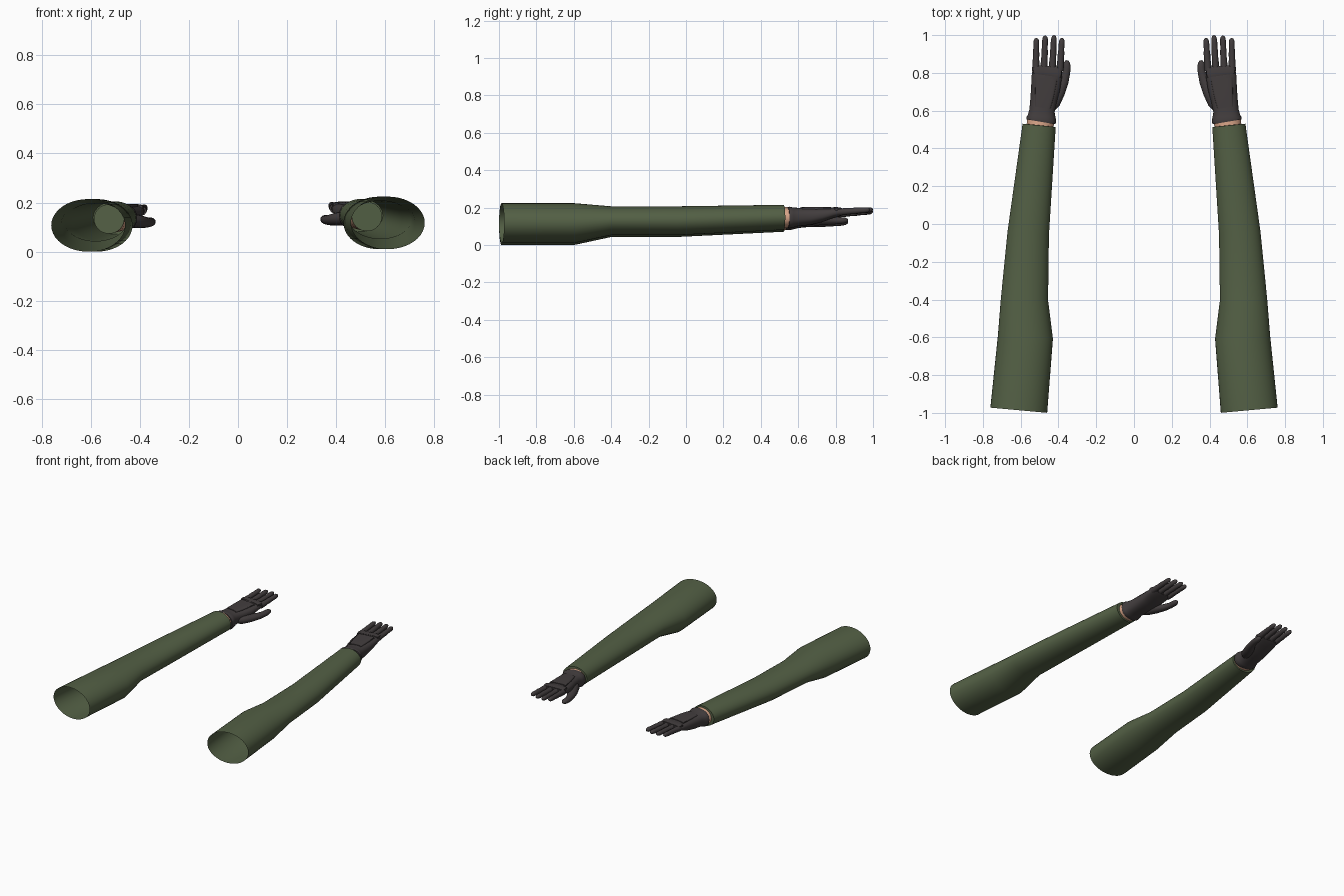
import bpy
import bmesh
import math
from mathutils import Vector

cube = bpy.data.objects.get("Cube")
if cube:
    bpy.data.objects.remove(cube)


def material(name, rgb):
    mat = bpy.data.materials.new(name)
    mat.use_nodes = True
    mat.diffuse_color = (*rgb, 1)
    mat.node_tree.nodes["Principled BSDF"].inputs["Base Color"].default_value = (*rgb, 1)
    return mat


GREEN = material("olive green cloth", (0.088, 0.118, 0.060))
SKIN = material("warm skin", (0.70, 0.38, 0.25))
DARK = material("charcoal glove", (0.055, 0.047, 0.048))


def loft(name, sections, mats, side, segments=24, power=1.0, caps=(True, True)):
    """Skin rings given as (x, y, z, half width, half height) along a path."""
    lift = 0.01 if side > 0 else 0.0
    bm = bmesh.new()
    centres = [Vector(s[:3]) for s in sections]
    rings = []
    for i, (x, y, z, rx, rz) in enumerate(sections):
        along = centres[min(i + 1, len(centres) - 1)] - centres[max(i - 1, 0)]
        across = Vector((along.y, -along.x, 0)).normalized()
        ring = []
        for k in range(segments):
            a = math.tau * k / segments
            c, s = math.cos(a), math.sin(a)
            c = math.copysign(abs(c) ** power, c)
            s = math.copysign(abs(s) ** power, s)
            p = centres[i] + across * rx * c + Vector((0, 0, rz * s + lift))
            ring.append(bm.verts.new((p.x * side, p.y, p.z)))
        rings.append(ring)
    for a, b in zip(rings, rings[1:]):
        for k in range(segments):
            n = (k + 1) % segments
            bm.faces.new((a[k], a[n], b[n], b[k]))
    if caps[0]:
        bm.faces.new(rings[0]).material_index = len(mats) - 1
    if caps[1]:
        bm.faces.new(rings[-1])
    bmesh.ops.recalc_face_normals(bm, faces=bm.faces)
    mesh = bpy.data.meshes.new(name)
    bm.to_mesh(mesh)
    bm.free()
    for mat in mats:
        mesh.materials.append(mat)
    obj = bpy.data.objects.new(name, mesh)
    bpy.context.collection.objects.link(obj)
    bpy.ops.object.select_all(action="DESELECT")
    obj.select_set(True)
    bpy.context.view_layer.objects.active = obj
    bpy.ops.object.shade_smooth_by_angle(angle=math.radians(40))
    return obj


def finger(name, base, tip, radius, side):
    """Slim finger with soft joints and a rounded end."""
    base, tip = Vector(base), Vector(tip)
    shape = [(0, 1.1), (.2, 1.08), (.38, .95), (.5, 1.0), (.68, .86),
             (.8, .9), (.92, .8), (.975, .52), (1, .12)]
    sections = [(*base.lerp(tip, t), radius * r, radius * r) for t, r in shape]
    loft(name, sections, [DARK], side, segments=14)


for side, label in ((1, "left"), (-1, "right")):
    # Sleeve: open at the shoulder, closed around the wrist by a flat hem
    loft(label + "_sleeve", [
        (.610, -.986, .107, .151, .107), (.575, -.60, .107, .146, .107),
        (.580, -.40, .120, .125, .077), (.560, -.05, .120, .110, .077),
        (.5022, .522, .138, .088, .067), (.5021, .523, .138, .068, .054),
    ], [GREEN], side, segments=40, caps=(False, False))

    # Forearm: skin with a cloth-coloured inner end
    loft(label + "_forearm", [
        (.525, .30, .133, .062, .060), (.500, .50, .137, .071, .057),
        (.492, .56, .137, .072, .055),
    ], [SKIN, GREEN], side, segments=32)

    # Glove cuff and palm
    loft(label + "_glove_palm", [
        (.493, .541, .137, .078, .056), (.491, .553, .137, .080, .058),
        (.489, .570, .137, .074, .054), (.487, .60, .140, .067, .049),
        (.478, .66, .143, .071, .046), (.468, .72, .150, .077, .040),
        (.462, .78, .161, .080, .029), (.458, .82, .166, .078, .023),
        (.457, .836, .167, .072, .015),
    ], [DARK], side, segments=32, power=.8)

    # Raised back panel, knuckle bar and cuff strap
    loft(label + "_back_panel", [
        (.484, .615, .180, .042, .012), (.474, .68, .182, .050, .012),
        (.464, .77, .184, .058, .010),
    ], [DARK], side, power=.5)
    loft(label + "_knuckle_bar", [
        (.461, .786, .180, .074, .011), (.459, .80, .180, .076, .014),
        (.457, .83, .178, .074, .011),
    ], [DARK], side, power=.5)

    # Four fingers
    fingers = (("little", .520, .517, .985), ("ring", .477, .470, .998),
               ("middle", .433, .423, 1.0), ("index", .392, .381, .985))
    for part, x0, x1, end in fingers:
        finger(f"{label}_{part}_finger", (x0, .81, .166), (x1, end, .179), .0175, side)

    # Thumb: broad root that bends to run beside the palm
    loft(label + "_thumb", [
        (.450, .60, .130, .020, .022), (.425, .64, .125, .034, .028),
        (.398, .70, .121, .034, .026), (.372, .755, .119, .026, .021),
        (.359, .80, .120, .021, .019), (.356, .83, .121, .021, .018),
        (.356, .852, .122, .017, .015), (.356, .864, .122, .009, .008),
        (.356, .867, .122, .002, .002),
    ], [DARK], side, segments=18)
